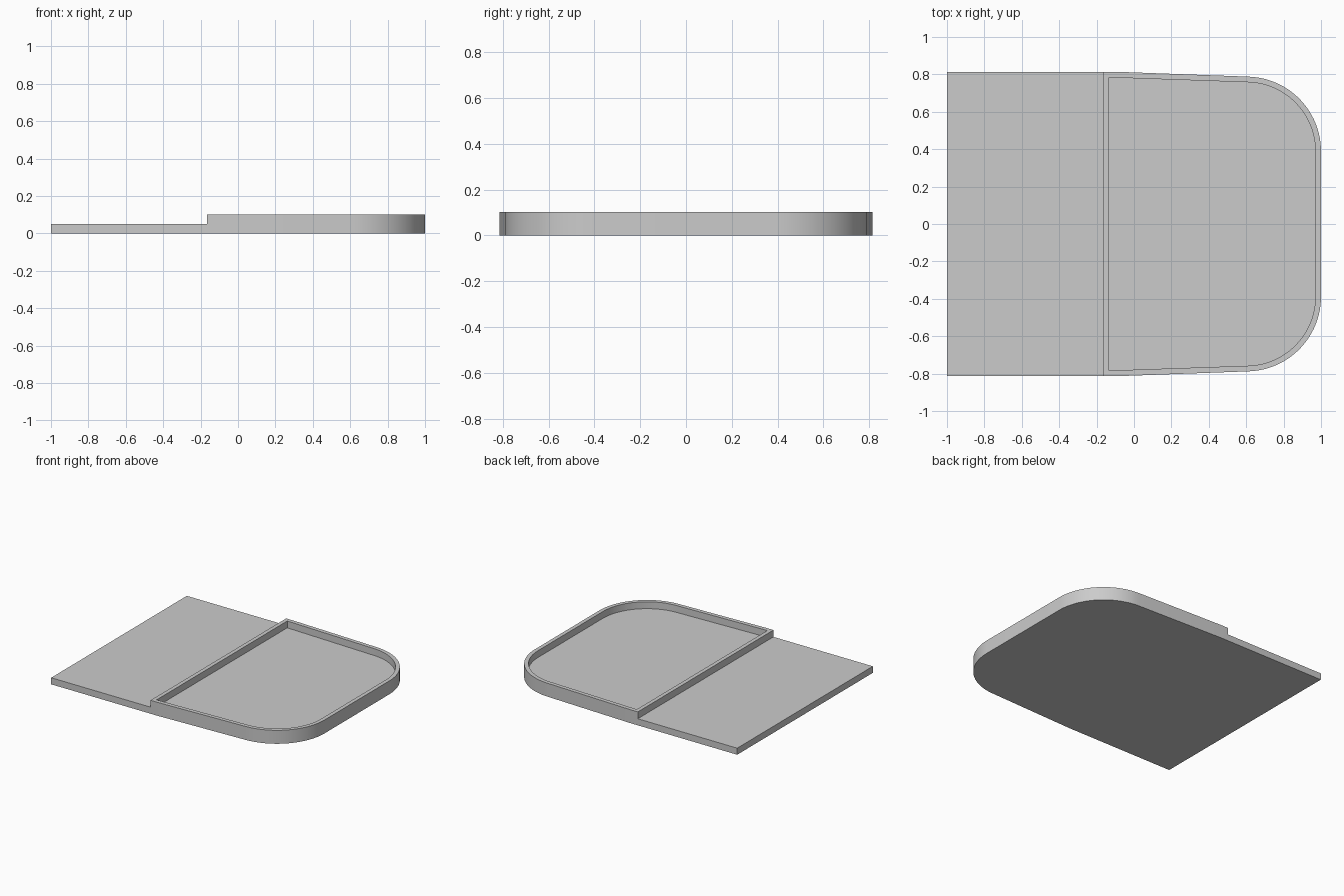
import bpy, bmesh, math

if "Cube" in bpy.data.objects:
    bpy.data.objects.remove(bpy.data.objects["Cube"], do_unlink=True)

SLAB_TOP, RIM_TOP = 0.05, 0.102
HALF_WIDTH, BACK_X, STEP_X = 0.814, -1.0, -0.165
CORNER_X, CORNER_Y, RADIUS, WALL = 0.6, 0.388, 0.4, 0.03
TAPER = math.radians(2.2)
SEGMENTS = 24


def tray_outline(inset):
    """Plan of the tray: square at the step, rounded at the far end."""
    r = RADIUS - inset
    half = [(STEP_X + inset, HALF_WIDTH - inset), (-0.1, HALF_WIDTH - inset - inset * 0.05)]
    for i in range(SEGMENTS + 1):
        a = (math.pi / 2 - TAPER) * (1 - i / SEGMENTS)
        half.append((CORNER_X + r * math.cos(a), CORNER_Y + r * math.sin(a)))
    return half + [(x, -y) for x, y in reversed(half)]


bm = bmesh.new()


def ring(points, z):
    return [bm.verts.new((x, y, z)) for x, y in points]


def bridge(a, b, closed=True):
    n = len(a)
    for i in range(n if closed else n - 1):
        j = (i + 1) % n
        bm.faces.new((a[i], a[j], b[j], b[i]))


outer, inner = tray_outline(0), tray_outline(WALL)
base = ring(outer, 0)
middle = ring(outer, SLAB_TOP)
rim_outer = ring(outer, RIM_TOP)
rim_inner = ring(inner, RIM_TOP)
floor = ring(inner, SLAB_TOP)

# Tray walls, rim and recessed floor
bridge(base, middle, closed=False)
bridge(middle, rim_outer)
bridge(rim_outer, rim_inner)
bridge(rim_inner, floor)
bm.faces.new(floor)

# Thin slab behind the step
ends = [(BACK_X, -HALF_WIDTH), (BACK_X, HALF_WIDTH)]
low, high = ring(ends, 0), ring(ends, SLAB_TOP)
bridge([base[-1]] + low + [base[0]], [middle[-1]] + high + [middle[0]], closed=False)
bm.faces.new([middle[-1]] + high + [middle[0]])

# Flat underside
bm.faces.new(base + low)
bmesh.ops.recalc_face_normals(bm, faces=bm.faces)

mesh = bpy.data.meshes.new("tray_with_slab")
bm.to_mesh(mesh)
bm.free()
tray = bpy.data.objects.new("tray_with_slab", mesh)
bpy.context.collection.objects.link(tray)

# Plain grey finish
grey = bpy.data.materials.new("light_grey")
grey.use_nodes = True
colour = (0.6, 0.6, 0.6, 1)
grey.diffuse_color = colour
for node in grey.node_tree.nodes:
    if node.type == "BSDF_PRINCIPLED":
        node.inputs["Base Color"].default_value = colour
mesh.materials.append(grey)

bpy.ops.object.select_all(action="DESELECT")
tray.select_set(True)
bpy.context.view_layer.objects.active = tray
bpy.ops.object.shade_smooth_by_angle(angle=math.radians(30))
